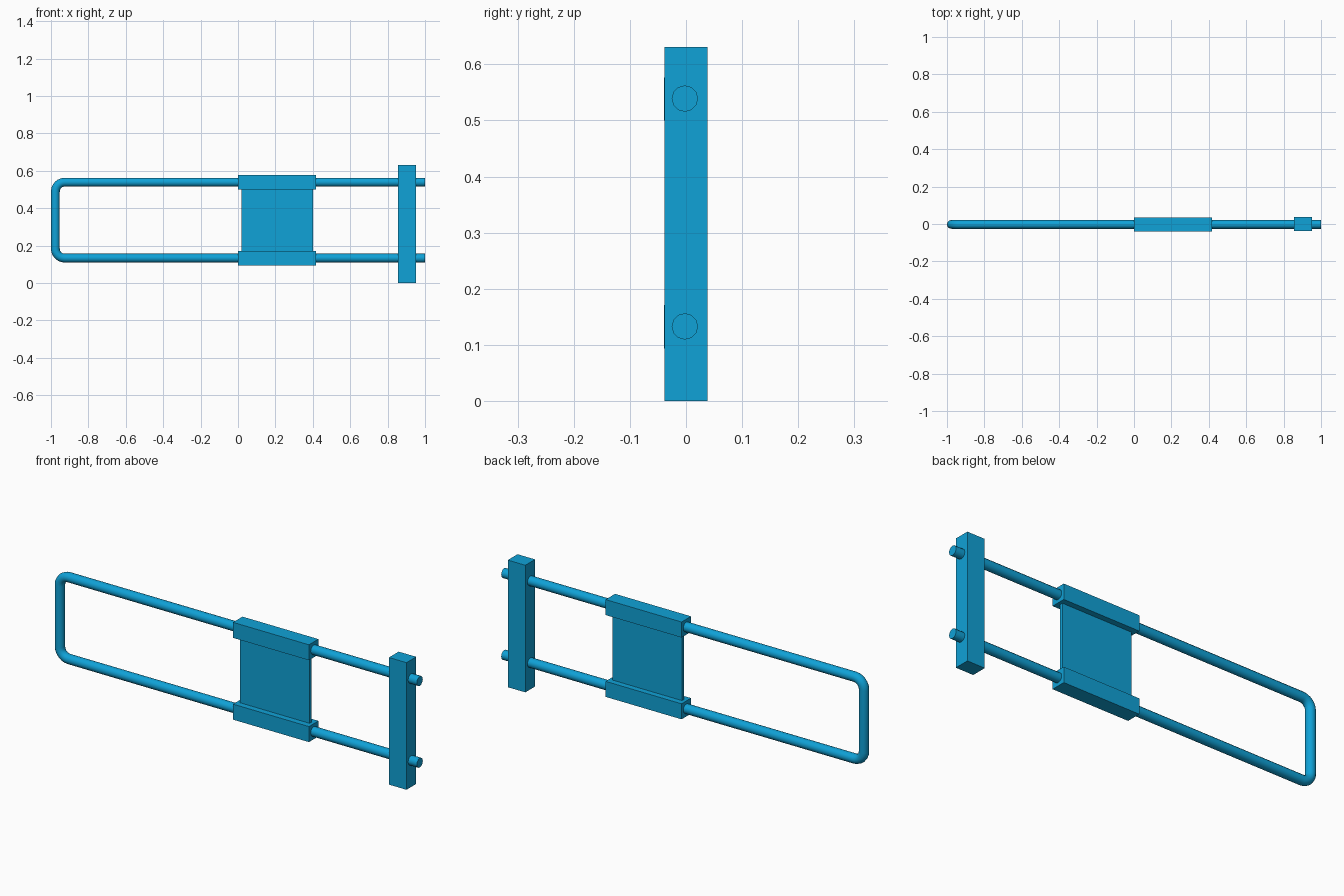
import bpy
import math

default = bpy.data.objects.get("Cube")
if default:
    bpy.data.objects.remove(default, do_unlink=True)

# Single blue paint
blue = bpy.data.materials.new("blue_paint")
blue.use_nodes = True
colour = (0.005, 0.36, 0.68, 1)
blue.diffuse_color = colour
blue.node_tree.nodes["Principled BSDF"].inputs["Base Color"].default_value = colour

LOW, HIGH = 0.133, 0.539     # rail heights
RADIUS = 0.0235
RAIL_Y = -0.002
BEND = 0.05                  # bend radius of the tube centreline


def box(name, x, y, z):
    """Box from (min, max) pairs on each axis."""
    bpy.ops.mesh.primitive_cube_add(size=1, location=[sum(p) / 2 for p in (x, y, z)])
    obj = bpy.context.object
    obj.name = name
    obj.scale = [p[1] - p[0] for p in (x, y, z)]
    bpy.ops.object.transform_apply(location=False, rotation=False, scale=True)
    obj.data.materials.append(blue)
    return obj


# U-shaped rail: two long rods joined by a rounded end
left = -1 + RADIUS
path = [(1, HIGH)]
for cz, start in ((HIGH - BEND, 90), (LOW + BEND, 180)):
    for i in range(7):
        a = math.radians(start + 15 * i)
        path.append((left + BEND + BEND * math.cos(a), cz + BEND * math.sin(a)))
path.append((1, LOW))

curve = bpy.data.curves.new("rail_loop", "CURVE")
curve.dimensions = "3D"
curve.bevel_depth = RADIUS
curve.bevel_resolution = 4
curve.use_fill_caps = True
spline = curve.splines.new("POLY")
spline.points.add(len(path) - 1)
for point, (x, z) in zip(spline.points, path):
    point.co = (x, RAIL_Y, z, 1)
rail = bpy.data.objects.new("rail_loop", curve)
bpy.context.collection.objects.link(rail)
bpy.ops.object.select_all(action="DESELECT")
rail.select_set(True)
bpy.context.view_layer.objects.active = rail
bpy.ops.object.convert(target="MESH")
rail = bpy.context.object
rail.data.materials.clear()
rail.data.materials.append(blue)
bpy.ops.object.shade_smooth_by_angle(angle=math.radians(40))

# End post that the rods pass through
box("end_post", (0.856, 0.952), (-0.038, 0.038), (0, 0.631))

# Sliding carriage: a block on each rod with a thin plate between
for name, z in (("lower_slider", LOW), ("upper_slider", HIGH)):
    box(name, (0, 0.417), (-0.039, 0.035), (z - 0.039, z + 0.038))
box("slider_plate", (0.018, 0.4), (-0.009, 0.006), (LOW + 0.03, HIGH - 0.03))
